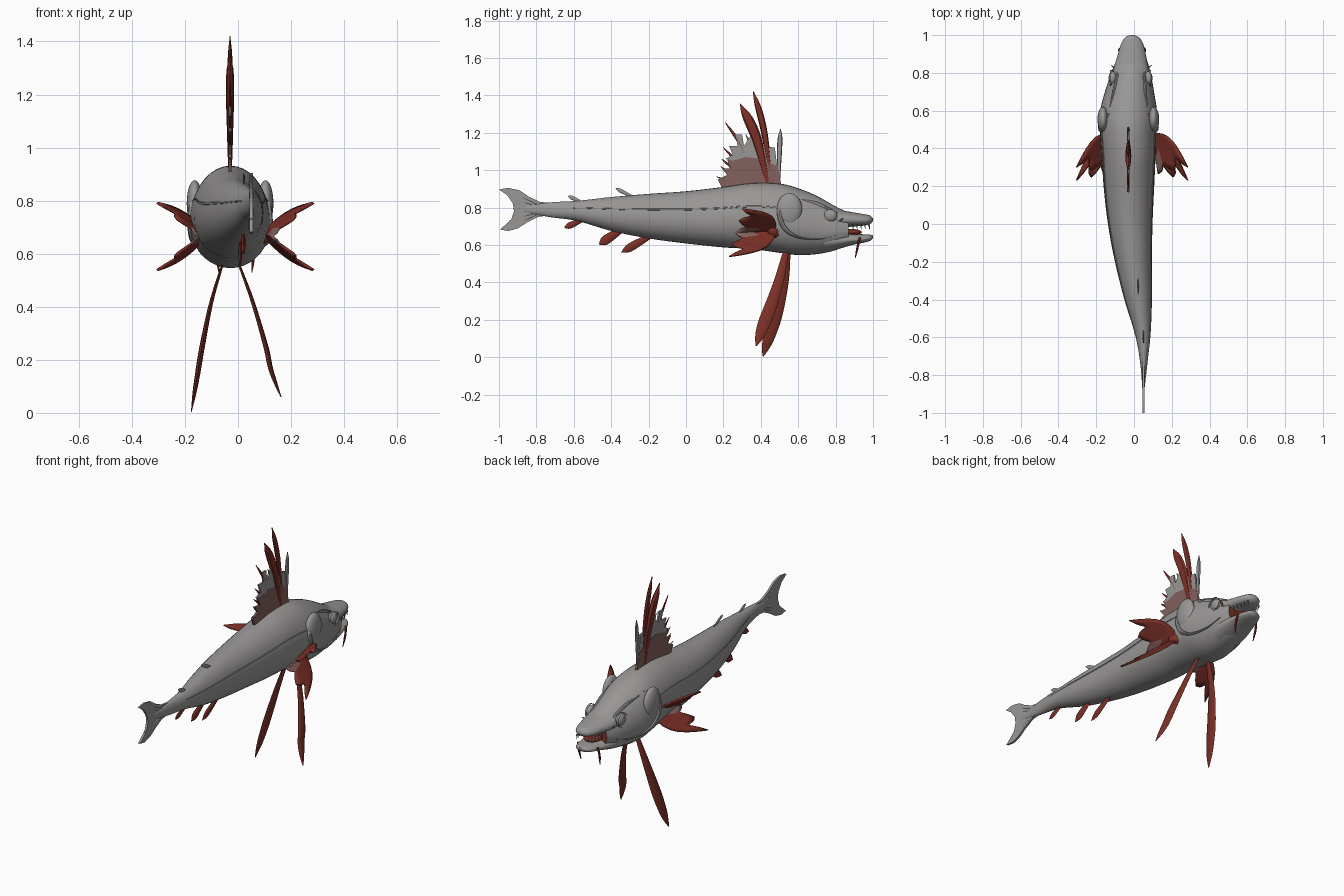
import bpy, bmesh, math
from mathutils import Vector

old = bpy.data.objects.get("Cube")
if old:
    bpy.data.objects.remove(old, do_unlink=True)
made = []


def material(name, colour):
    m = bpy.data.materials.new(name)
    m.use_nodes = True
    m.diffuse_color = (*colour, 1)
    m.node_tree.nodes["Principled BSDF"].inputs["Base Color"].default_value = (*colour, 1)
    return m


SKIN = material("skin grey", (0.32, 0.31, 0.305))
RED = material("fin red", (0.2, 0.03, 0.02))
WEB = material("web brown", (0.23, 0.12, 0.11))


def finish(name, bm, *mats):
    bmesh.ops.recalc_face_normals(bm, faces=bm.faces)
    me = bpy.data.meshes.new(name)
    bm.to_mesh(me)
    bm.free()
    for m in mats:
        me.materials.append(m)
    ob = bpy.data.objects.new(name, me)
    bpy.context.collection.objects.link(ob)
    made.append(ob)
    return ob


def loft(name, rings, *mats, front_cap=0):
    bm = bmesh.new()
    rows = [[bm.verts.new(p) for p in r] for r in rings]
    n = len(rows[0])
    for a, b in zip(rows, rows[1:]):
        for i in range(n):
            bm.faces.new((a[i], a[(i + 1) % n], b[(i + 1) % n], b[i]))
    bm.faces.new(rows[0])
    bm.faces.new(rows[-1]).material_index = front_cap
    return finish(name, bm, *mats)


def spline(rows, k):
    """Smooth point on a list of equal-length tuples, k counted in rows."""
    i = min(int(k), len(rows) - 2)
    f = k - i
    p = [rows[max(0, min(len(rows) - 1, i + d))] for d in (-1, 0, 1, 2)]
    return [b + 0.5 * f * (c - a + f * (2*a - 5*b + 4*c - d + f * (3*(b - c) + d - a)))
            for a, b, c, d in zip(*p)]


def blade(name, path, widths, mat, across=(0, 1, 0), thick=0.3, steps=14):
    """Leaf-shaped ray with a lens section, following a path."""
    across = Vector(across).normalized()
    rings = []
    for s in range(steps + 1):
        f = s / steps
        c = Vector(spline(path, f * (len(path) - 1)))
        w = max(0.001, spline([(v,) for v in widths], f * (len(widths) - 1))[0])
        ahead = Vector(path[-1]) - Vector(path[0])
        side = ahead.cross(across).normalized()
        rings.append([c + across * w * math.cos(a) + side * max(0.002, w * thick) * math.sin(a)
                      for a in (j * math.pi / 4 for j in range(8))])
    return loft(name, rings, mat)


def plate(name, outline, x, thick, *mats):
    bm = bmesh.new()
    f = bm.faces.new([bm.verts.new((x - thick / 2, y, z)) for y, z in outline])
    out = bmesh.ops.extrude_face_region(bm, geom=[f])
    bmesh.ops.translate(bm, vec=(thick, 0, 0),
                        verts=[v for v in out["geom"] if isinstance(v, bmesh.types.BMVert)])
    return finish(name, bm, *mats)


def ellipsoid(name, centre, scale, mat):
    bm = bmesh.new()
    bmesh.ops.create_uvsphere(bm, u_segments=24, v_segments=14, radius=1)
    for v in bm.verts:
        v.co = Vector(a * b for a, b in zip(v.co, scale)) + Vector(centre)
    return finish(name, bm, mat)


# Body stations: y, centre x, bottom z, top z, half width
BODY = [(-0.88, .05, .775, .81, .005), (-0.72, .052, .748, .828, .021),
        (-0.58, .046, .728, .836, .042), (-0.4, .022, .675, .856, .073),
        (-0.2, -.003, .635, .873, .098), (0, -.02, .608, .887, .118),
        (0.2, -.027, .587, .910, .134), (0.35, -.028, .578, .930, .142),
        (0.5, -.03, .558, .928, .150), (0.6, -.029, .546, .903, .150),
        (0.7, -.024, .551, .862, .130), (0.8, -.016, .572, .806, .104),
        (0.87, -.012, .605, .772, .080)]


def section(row, t, lift=0.0):
    y, cx, lo, hi, w = row
    mid = lo + 0.45 * (hi - lo)
    c = math.cos(t)
    return Vector((cx + (w + lift) * math.sin(t), y,
                   mid + c * ((hi - mid if c > 0 else mid - lo) + lift)))


def surface(y, t, lift=0.0):
    k = next(i for i in range(len(BODY) - 1) if y <= BODY[i + 1][0])
    f = (y - BODY[k][0]) / (BODY[k + 1][0] - BODY[k][0])
    return section(spline(BODY, k + f), t, lift)


def tube_loft(name, rows, sub, *mats, front_cap=0):
    total = (len(rows) - 1) * sub
    rings = [[section(spline(rows, s / sub), math.tau * j / 36) for j in range(36)]
             for s in range(total + 1)]
    return loft(name, rings, *mats, front_cap=front_cap)


tube_loft("body", BODY, 5, SKIN, RED, front_cap=1)

# Open jaws
tube_loft("upper_jaw", [(0.74, -.02, .68, .825, .10), (0.82, -.016, .69, .790, .092),
                        (0.89, -.012, .698, .775, .076), (0.95, -.01, .703, .765, .060),
                        (0.985, -.01, .712, .757, .040), (1.0, -.01, .728, .742, .012)], 4, SKIN)
tube_loft("lower_jaw", [(0.74, -.02, .562, .69, .10), (0.82, -.016, .580, .675, .090),
                        (0.89, -.012, .600, .660, .074), (0.95, -.01, .612, .657, .058),
                        (0.985, -.01, .622, .655, .040), (1.0, -.01, .636, .650, .012)], 4, SKIN)
ellipsoid("tongue", (-.012, .88, .668), (.05, .06, .018), RED)
for i in range(5):
    y = 0.89 + 0.022 * i
    for s in (-1, 1):
        x = -.011 + s * (.062 - .006 * i)
        blade("tooth", [(x, y, .71), (x, y + .004, .682)], [.005, .001], SKIN, thick=1, steps=3)

# Sides of the head, lateral line and barbels
for s, side in ((1, "left"), (-1, "right")):
    e = surface(0.77, s * 1.0)
    ellipsoid(side + "_eye", e, (.022, .036, .034), SKIN)
    ring = [e + Vector((s * .009, .043 * math.cos(a), .04 * math.sin(a)))
            for a in (math.tau * j / 12 for j in range(13))]
    blade(side + "_eye_rim", ring, [.006] * 3, SKIN, (1, 0, 0), 1, 24)
    g = surface(0.55, s * 1.2)
    ellipsoid(side + "_gill_cover", g - Vector((s * .008, 0, 0)), (.03, .068, .088), SKIN)
    edge = [surface(y, s * t) for y, t in ((.58, .75), (.51, 1.05), (.50, 1.4), (.53, 1.8),
                                           (.61, 2.0), (.72, 2.0), (.81, 1.8))]
    blade(side + "_gill_ridge", edge, [.006, .012, .013, .010, .006], SKIN, (0, 1, .3), .9, 24)
    brow = [surface(y, s * t) for y, t in ((.62, .75), (.7, .7), (.78, .72), (.85, .9))]
    blade(side + "_brow", brow, [.003, .010, .010, .003], SKIN, (0, 0, 1), .8)
    line = [surface(-.6 + .1 * i, s * 1.2) for i in range(12)]
    blade(side + "_lateral_line", line, [.003, .005, .004], SKIN, (0, 0, 1), .8, 40)
    x = -.01 + s * .062
    blade(side + "_barbel", [(x, .93, .64), (x + s * .006, .92, .60), (x, .905, .53)],
          [.007, .006, .006, .002], RED, thick=1)
    w = surface(.82, s * 1.1)
    blade(side + "_nose_whisker", [w, w + Vector((s * .022, .015, .012))],
          [.007, .002], SKIN, thick=.8, steps=4)

# Forked tail
plate("tail_fin", [(-.68, .82), (-.78, .83), (-.84, .858), (-.89, .892), (-.95, .905), (-1, .897),
                   (-.955, .865), (-.925, .82), (-.92, .78), (-.935, .735), (-.995, .682),
                   (-.95, .675), (-.9, .688), (-.85, .72), (-.79, .75), (-.68, .765)],
      .05, .012, SKIN)
for z in (.885, .85, .81, .77, .73, .695):
    end = -.91 - 1.0 * abs(z - .79) ** 1.2
    blade("tail_ray", [(.05, -.78, .79 + (z - .79) * .2), (.05, -.85, .79 + (z - .79) * .55),
                       (.05, end, z)], [.008, .007, .002], SKIN, (0, 0, 1), 1)

# Dorsal fin: torn web and rays
DX = -.03
plate("dorsal_web_low", [(.51, .92), (.49, 1.02), (.40, 1.06), (.32, 1.07), (.25, 1.05), (.22, 1.055),
                         (.24, 1.01), (.19, 1.01), (.22, .975), (.17, .95), (.19, .91)],
      DX, .012, WEB)
plate("dorsal_web_high", [(.49, 1.0), (.475, 1.12), (.41, 1.13), (.35, 1.19), (.31, 1.13), (.30, 1.19),
                          (.265, 1.19), (.275, 1.13), (.23, 1.13), (.25, 1.08), (.21, 1.06),
                          (.28, 1.04), (.4, 1.04)], DX, .009, SKIN)
RAYS = [(.495, .505, 1.22, .013, SKIN), (.46, .36, 1.42, .016, RED), (.44, .29, 1.355, .025, RED),
        (.37, .21, 1.255, .008, RED), (.41, .32, 1.19, .008, SKIN), (.33, .20, 1.12, .007, RED),
        (.30, .19, 1.06, .007, RED), (.27, .185, 1.02, .007, RED), (.24, .165, .965, .007, SKIN)]
for y0, y1, z, w, mat in RAYS:
    bow = (.3 * y0 + .7 * y1 + .25 * (y0 - y1), .92 + .6 * (z - .92))
    blade("dorsal_ray", [(DX, y0, .915), (DX, *bow), (DX, y1, z)],
          [w * .5, w * .8, w * 1.1, w, .002], mat, (0, 1, .25), .55)

# Pectoral fins: cupped fans with scalloped edges
for s, side in ((1, "left"), (-1, "right")):
    bm = bmesh.new()
    cols, rows = 17, 8
    grid = []
    for i in range(cols):
        a = i / (cols - 1) * 2 - 1
        reach = (1, .93, .80, .93)[i % 4]
        col = []
        for j in range(rows):
            f = j / (rows - 1) * reach
            col.append(bm.verts.new((
                -.01 + s * (.11 + .03 * f + .155 * abs(a) * f),
                .48 - f * (.215 - .035 * a) + .06 * abs(a) * math.sin(math.pi * f),
                .675 + .012 * a - .01 * f + f * .115 * a + .02 * a * math.sin(math.pi * f))))
        grid.append(col)
    for i in range(cols - 1):
        for j in range(rows - 1):
            f = bm.faces.new((grid[i][j], grid[i + 1][j], grid[i + 1][j + 1], grid[i][j + 1]))
            f.material_index = 1 if 6 <= i <= 9 and j > 3 else 0
    fin = finish(side + "_pectoral_fin", bm, RED, WEB)
    fin.modifiers.new("thickness", "SOLIDIFY").thickness = .01
    fin.modifiers["thickness"].offset = 0
    blade(side + "_pectoral_root", [(-.01 + s * .09, .50, .675), (-.01 + s * .135, .44, .672)],
          [.03, .035, .01], RED, (0, 0, 1), .6)

# Long pelvic fins
blade("left_pelvic_fin", [(.0, .535, .57), (.055, .50, .42), (.105, .445, .25), (.125, .41, .16),
                          (.162, .375, .06)], [.014, .022, .028, .034, .034, .026, .004],
      RED, (0, 1, -.25), .28, 24)
blade("right_pelvic_fin", [(-.055, .545, .57), (-.10, .525, .42), (-.135, .485, .25),
                           (-.155, .45, .13), (-.176, .412, .005)],
      [.014, .022, .030, .036, .036, .028, .004], RED, (0, 1, -.25), .28, 24)

# Small fins along the belly and back
for name, x, y0, z0, y1, z1, w, mat in (
        ("belly_fin", .008, -.18, .655, -.345, .56, .021, RED),
        ("belly_fin", .02, -.34, .685, -.465, .603, .024, RED),
        ("belly_fin", .045, -.55, .735, -.65, .692, .016, RED),
        ("back_finlet", .022, -.29, .86, -.375, .902, .010, SKIN),
        ("back_finlet", .05, -.56, .83, -.63, .862, .010, SKIN)):
    blade(name, [(x, y0, z0), (x, (y0 + y1) / 2, (z0 + z1) / 2), (x, y1, z1)],
          [w * .6, w * .8, w, w, .002], mat, (0, z1 - z0, y0 - y1), .35)

# Smooth shading with sharp fin edges
for ob in bpy.context.selected_objects:
    ob.select_set(False)
for ob in made:
    ob.select_set(True)
bpy.context.view_layer.objects.active = made[0]
bpy.ops.object.shade_smooth_by_angle(angle=math.radians(40))
